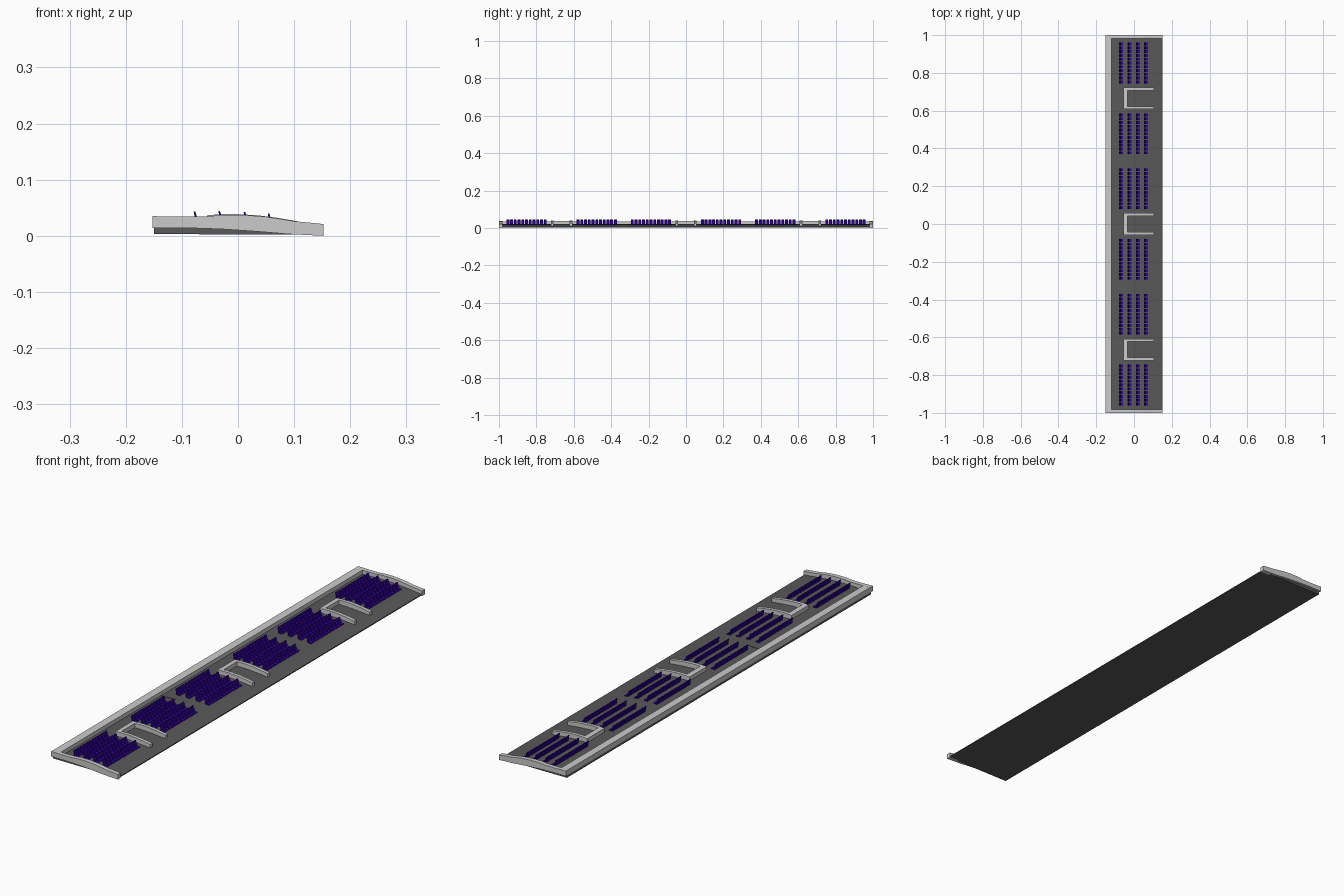
import bpy
import bmesh

if "Cube" in bpy.data.objects:
    bpy.data.objects.remove(bpy.data.objects["Cube"])


def material(name, rgb):
    m = bpy.data.materials.new(name)
    m.diffuse_color = (*rgb, 1)
    m.use_nodes = True
    m.node_tree.nodes["Principled BSDF"].inputs["Base Color"].default_value = m.diffuse_color
    return m


dark = material("dark_grey", (0.10, 0.10, 0.10))
blue = material("blue", (0.03, 0.0, 0.35))


def add_prism(bm, profile, y0, y1):
    """Extrude a closed x-z profile along y."""
    vs = [bm.verts.new((x, y0, z)) for x, z in profile]
    face = bm.faces.new(vs)
    out = bmesh.ops.extrude_face_region(bm, geom=[face])
    moved = [v for v in out["geom"] if isinstance(v, bmesh.types.BMVert)]
    bmesh.ops.translate(bm, verts=moved, vec=(0, y1 - y0, 0))


def finish(name, bm, mat=None):
    bmesh.ops.recalc_face_normals(bm, faces=bm.faces)
    me = bpy.data.meshes.new(name)
    bm.to_mesh(me)
    bm.free()
    ob = bpy.data.objects.new(name, me)
    bpy.context.collection.objects.link(ob)
    if mat:
        me.materials.append(mat)
    return ob


def prism(name, profile, y0, y1, mat=None):
    bm = bmesh.new()
    add_prism(bm, profile, y0, y1)
    return finish(name, bm, mat)


def height(curve, x):
    """Linear lookup on an x-z curve."""
    for (x0, z0), (x1, z1) in zip(curve, curve[1:]):
        if x <= x1:
            return z0 + (z1 - z0) * (x - x0) / (x1 - x0)
    return curve[-1][1]


deck_top = [(-0.15, 0.016), (-0.10, 0.018), (-0.05, 0.020), (0, 0.020),
            (0.05, 0.017), (0.10, 0.012), (0.15, 0.006)]
cap_top = [(-0.152, 0.035), (-0.11, 0.034), (-0.06, 0.034), (-0.03, 0.037),
           (0.01, 0.037), (0.05, 0.034), (0.10, 0.026), (0.152, 0.021)]
cap_bottom = [(-0.152, 0.014), (-0.09, 0.014), (-0.03, 0.012),
              (0.03, 0.008), (0.09, 0.003), (0.152, 0.0)]

# curved deck with a flat underside
prism("deck", deck_top + [(0.15, 0.002), (-0.15, 0.003)], -0.99, 0.99, dark)

# end caps and rear rail
for side, y in (("front", -1.0), ("back", 0.982)):
    prism(side + "_end_cap", cap_top + cap_bottom[::-1], y, y + 0.018)
prism("side_rail", [(-0.152, 0.014), (-0.152, 0.035), (-0.120, 0.034),
                    (-0.120, 0.014)], -0.983, 0.983)

# U-shaped brackets, open towards +x
xs = [-0.055, -0.03, 0.0, 0.035, 0.07, 0.105]
bracket_top = [(-0.055, 0.0365), (-0.03, 0.0385), (0.0, 0.0385),
               (0.035, 0.0365), (0.07, 0.032), (0.105, 0.026)]
arm = bracket_top + [(x, height(deck_top, x) - 0.002) for x in reversed(xs)]
back = [(-0.055, 0.018), (-0.055, 0.0365), (-0.035, 0.038), (-0.035, 0.018)]
for i, yc in enumerate((-0.665, 0.0, 0.665)):
    bm = bmesh.new()
    add_prism(bm, arm, yc - 0.057, yc - 0.043)
    add_prism(bm, arm, yc + 0.043, yc + 0.057)
    add_prism(bm, back, yc - 0.043, yc + 0.043)
    finish("bracket_%d" % (i + 1), bm)

# rows of leaning L-shaped teeth
starts = [0.08, 0.37, 0.745]
groups = [-s - 0.215 for s in reversed(starts)] + starts
for g, y0 in enumerate(groups):
    bm = bmesh.new()
    for x in (-0.069, -0.025, 0.020, 0.063):
        z = height(deck_top, x)
        za, zb = height(deck_top, x - 0.004), height(deck_top, x + 0.011)
        tooth = [(x - 0.005, za - 0.001), (x - 0.010, z + 0.024),
                 (x - 0.007, z + 0.024), (x - 0.001, z + 0.004),
                 (x + 0.011, zb + 0.003), (x + 0.011, zb - 0.001)]
        for k in range(11):
            y = y0 + k * 0.020
            add_prism(bm, tooth, y, y + 0.015)
    finish("teeth_group_%d" % (g + 1), bm, blue)

# small seam strip beside the rail
prism("seam_strip", [(-0.12, 0.015), (-0.12, 0.0185), (-0.055, 0.021),
                     (-0.055, 0.018)], -0.333, -0.327, dark)
